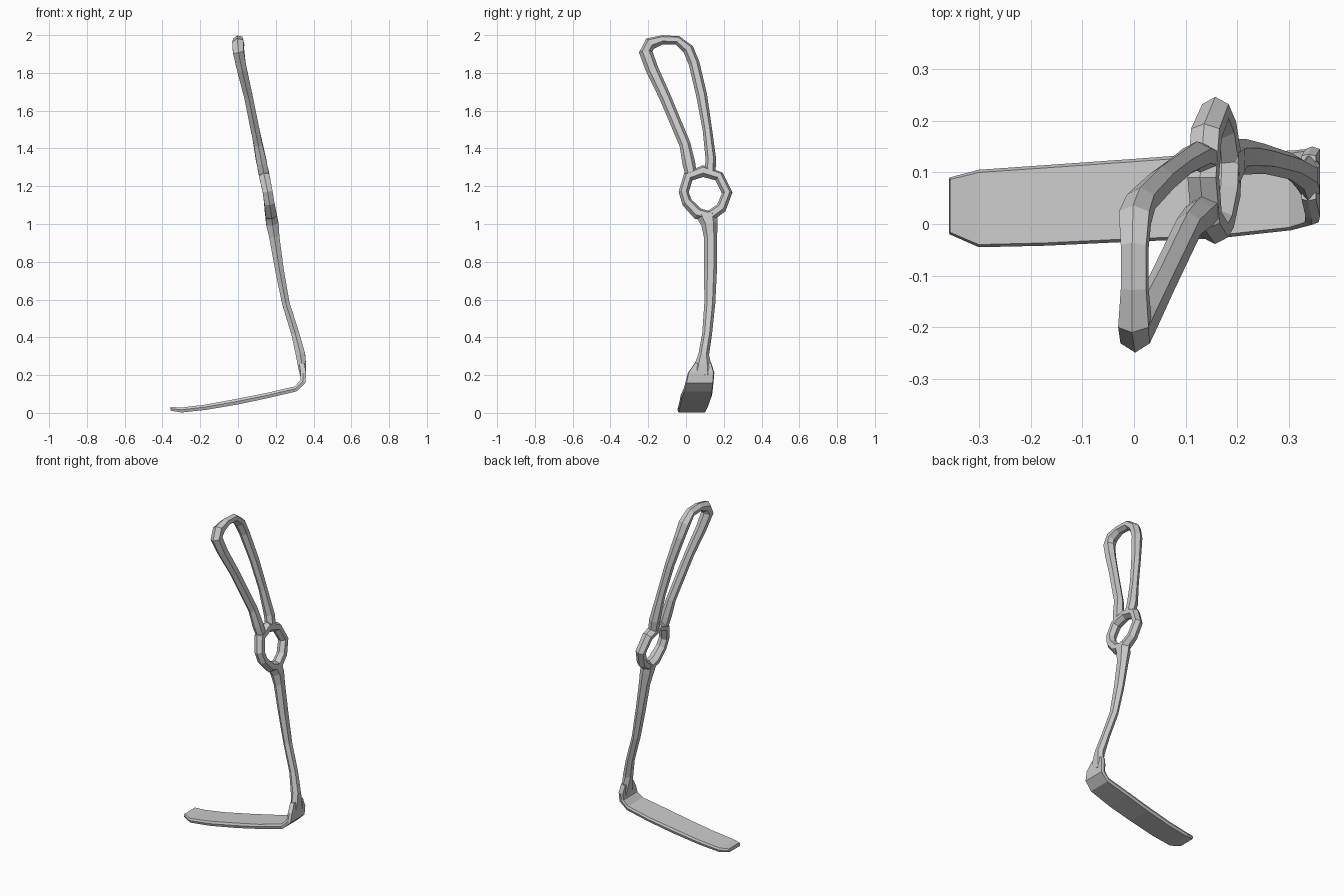
import bpy, bmesh, math
from mathutils import Vector

HEX = [(math.cos(math.radians(k * 60)), math.sin(math.radians(k * 60)) / 0.866) for k in range(6)]
SLAB = [(1, 0.93), (1, -0.93), (0.1, -1), (-1, -0.93), (-1, 0.93), (0.1, 1)]

# Lean of the upright: x for a given height
LEAN = [(0.15, 0.347), (0.22, 0.343), (0.35, 0.325), (0.6, 0.247), (0.8, 0.212), (1.0, 0.182), (1.17, 0.157),
        (1.3, 0.13), (1.4, 0.11), (1.6, 0.073), (1.8, 0.025), (1.9, 0.002), (2.1, 0.0)]


def lean(z):
    for (z0, x0), (z1, x1) in zip(LEAN, LEAN[1:]):
        if z <= z1:
            return x0 + (x1 - x0) * (z - z0) / (z1 - z0)
    return 0.0


def sweep(name, path, section, normal, closed=False):
    """Sweep a section along (x, y, z, half_width, half_depth) points."""
    bm = bmesh.new()
    normal = Vector(normal).normalized()
    pts = [Vector(p[:3]) for p in path]
    n = len(pts)
    rings = []
    for i, p in enumerate(path):
        if closed:
            a, b = pts[i - 1], pts[(i + 1) % n]
        else:
            a, b = pts[max(i - 1, 0)], pts[min(i + 1, n - 1)]
        side = (b - a).cross(normal).normalized()
        rings.append([bm.verts.new(pts[i] + side * (u * p[3]) + normal * (v * p[4]))
                      for u, v in section])
    m = len(section)
    for i in range(n if closed else n - 1):
        r, s = rings[i], rings[(i + 1) % n]
        for k in range(m):
            bm.faces.new((r[k], r[(k + 1) % m], s[(k + 1) % m], s[k]))
    if not closed:
        bm.faces.new(rings[0])
        bm.faces.new(rings[-1][::-1])
    bmesh.ops.recalc_face_normals(bm, faces=bm.faces)
    me = bpy.data.meshes.new(name)
    bm.to_mesh(me)
    bm.free()
    ob = bpy.data.objects.new(name, me)
    bpy.context.collection.objects.link(ob)
    return ob


def upright(points):
    return [(lean(z), y, z, a, b) for y, z, a, b in points]


TILT = (0.98, 0, 0.2)

# Long open handle loop
sweep("handle_loop", upright([
    (0.03, 1.25, 0.03, 0.026), (0.015, 1.32, 0.034, 0.027), (-0.005, 1.42, 0.030, 0.023),
    (-0.112, 1.675, 0.031, 0.023), (-0.18, 1.82, 0.034, 0.026), (-0.213, 1.91, 0.036, 0.029),
    (-0.19, 1.955, 0.034, 0.03), (-0.125, 1.975, 0.024, 0.025), (-0.045, 1.972, 0.025, 0.025),
    (0.012, 1.925, 0.030, 0.03), (0.043, 1.85, 0.029, 0.027), (0.083, 1.68, 0.029, 0.023),
    (0.113, 1.5, 0.025, 0.022), (0.132, 1.34, 0.028, 0.028), (0.125, 1.26, 0.03, 0.026),
]), HEX, TILT)

# Small ring below the loop
sweep("ring", upright([
    (-0.012, 1.17, 0.027, 0.026), (0.012, 1.25, 0.029, 0.028), (0.09, 1.28, 0.032, 0.028),
    (0.175, 1.252, 0.028, 0.028), (0.218, 1.165, 0.028, 0.026), (0.187, 1.085, 0.028, 0.027),
    (0.125, 1.04, 0.032, 0.03), (0.062, 1.055, 0.032, 0.03), (0.005, 1.115, 0.028, 0.027),
]), HEX, TILT, closed=True)

# Slender shaft
sweep("shaft", upright([
    (0.108, 1.055, 0.06, 0.03), (0.124, 1.0, 0.043, 0.033), (0.13, 0.93, 0.035, 0.027),
    (0.130, 0.76, 0.034, 0.023), (0.126, 0.58, 0.029, 0.02), (0.112, 0.42, 0.026, 0.021),
    (0.094, 0.31, 0.028, 0.025), (0.09, 0.255, 0.045, 0.022), (0.085, 0.2, 0.06, 0.016),
]), HEX, TILT)

# Flat foot blade with an upturned heel
sweep("foot_blade", [
    (-0.357, 0.035, 0.022, 0.01, 0.055), (-0.30, 0.03, 0.015, 0.013, 0.075),
    (-0.17, 0.036, 0.03, 0.014, 0.078), (0.0, 0.046, 0.06, 0.015, 0.08),
    (0.16, 0.055, 0.093, 0.014, 0.083), (0.305, 0.065, 0.127, 0.014, 0.077),
    (0.344, 0.072, 0.165, 0.015, 0.074), (0.346, 0.08, 0.212, 0.014, 0.07),
    (0.338, 0.09, 0.262, 0.014, 0.045),
], SLAB, (0, 1, 0))
